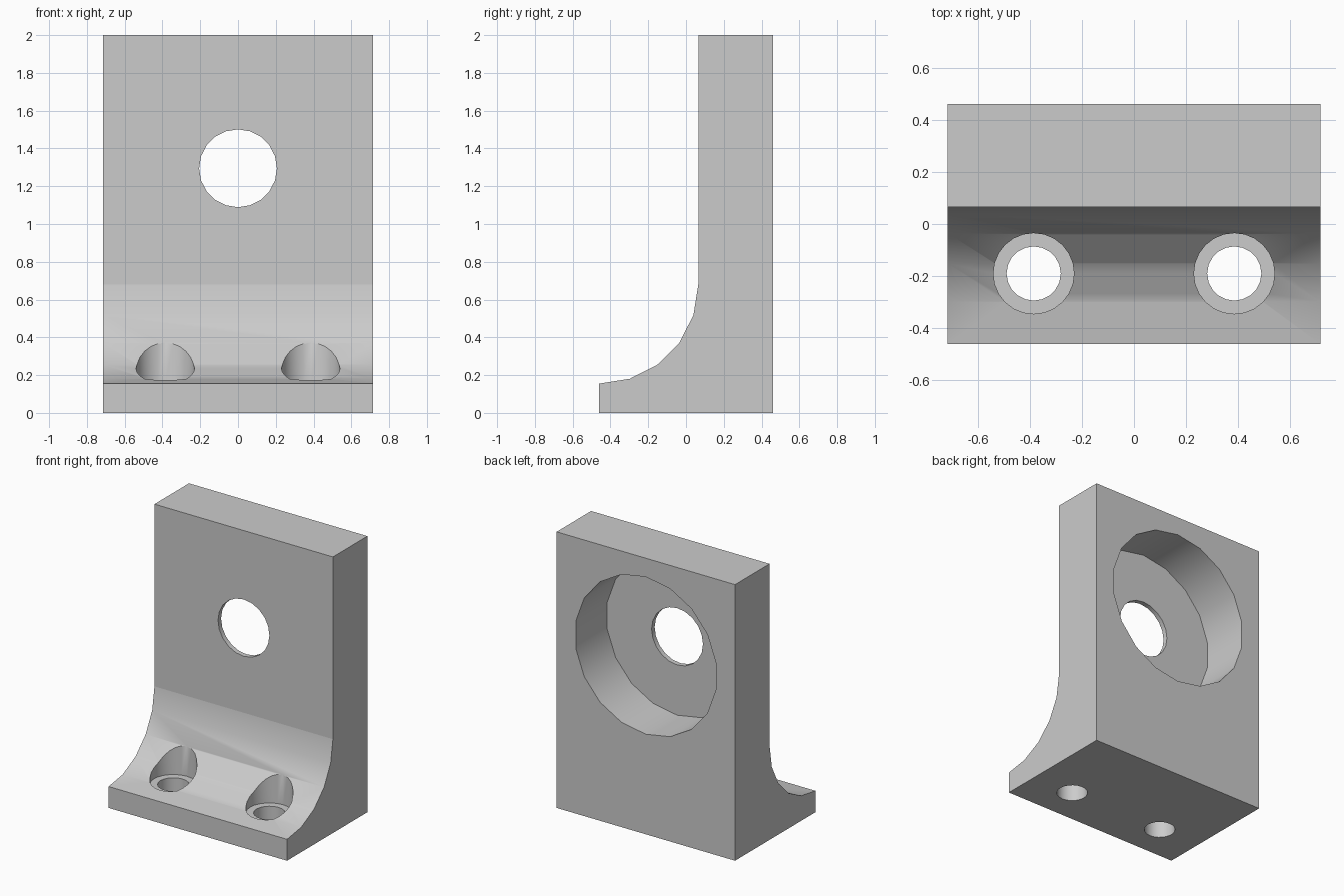
import bpy, bmesh
from math import sin, cos, pi, radians

cube = bpy.data.objects.get("Cube")
if cube:
    bpy.data.objects.remove(cube, do_unlink=True)

grey = bpy.data.materials.new("plain grey")
grey.use_nodes = True
COLOUR = (0.6, 0.6, 0.6, 1)
grey.diffuse_color = COLOUR
grey.node_tree.nodes["Principled BSDF"].inputs["Base Color"].default_value = COLOUR

HALF_X, FRONT, WALL, BACK, TOP = 0.715, -0.46, 0.065, 0.46, 2.0
LIP = 0.155               # height of the front lip and of the screw seats
FILLET = WALL - FRONT
HOLE_Z = 1.295


def make_bracket():
    """L-shaped side profile with a concave fillet, extruded across x."""
    arc = [(FRONT + FILLET * sin(i * pi / 10), LIP + FILLET * (1 - cos(i * pi / 10)))
           for i in range(6)]
    profile = [(FRONT, 0)] + arc + [(WALL, TOP), (BACK, TOP), (BACK, 0)]
    bm = bmesh.new()
    face = bm.faces.new([bm.verts.new((-HALF_X, y, z)) for y, z in profile])
    side = bmesh.ops.extrude_face_region(bm, geom=[face])
    verts = [v for v in side["geom"] if isinstance(v, bmesh.types.BMVert)]
    bmesh.ops.translate(bm, verts=verts, vec=(2 * HALF_X, 0, 0))
    bmesh.ops.recalc_face_normals(bm, faces=bm.faces)
    mesh = bpy.data.meshes.new("angle_bracket")
    bm.to_mesh(mesh)
    bm.free()
    obj = bpy.data.objects.new("angle_bracket", mesh)
    bpy.context.collection.objects.link(obj)
    mesh.materials.append(grey)
    return obj


def cut(target, name, radius, sides, centre, depth, along_y=False):
    """Subtract a cylinder standing on z or lying along y."""
    bpy.ops.mesh.primitive_cylinder_add(
        vertices=sides, radius=radius, depth=depth, location=centre,
        rotation=(radians(90) if along_y else 0, 0, 0))
    cutter = bpy.context.object
    cutter.name = name
    cutter.data.materials.append(grey)
    mod = target.modifiers.new(name, "BOOLEAN")
    mod.operation, mod.solver, mod.object = "DIFFERENCE", "EXACT", cutter
    bpy.context.view_layer.objects.active = target
    bpy.ops.object.modifier_apply(modifier=name)
    bpy.data.objects.remove(cutter, do_unlink=True)


bracket = make_bracket()

# Round recess in the back, with a smaller hole through the wall
RECESS_FLOOR = 0.1
cut(bracket, "back_recess", 0.57, 18, (0, RECESS_FLOOR + 0.5, HOLE_Z), 1, True)
cut(bracket, "wall_hole", 0.206, 20, (0, WALL, HOLE_Z), 0.4, True)

# Counterbored screw holes in the foot
for label, side in (("left", 1), ("right", -1)):
    x, y = side * 0.385, -0.19
    cut(bracket, label + "_counterbore", 0.155, 24, (x, y, LIP + 0.4), 0.8)
    cut(bracket, label + "_screw_hole", 0.104, 20, (x, y, 0.1), 0.6)

# Smooth curved surfaces, flat upright wall
bpy.ops.object.select_all(action="DESELECT")
bracket.select_set(True)
bpy.context.view_layer.objects.active = bracket
bpy.ops.object.shade_smooth_by_angle(angle=radians(30))
for poly in bracket.data.polygons:
    if poly.normal.y < -0.999 and abs(poly.center.y - WALL) < 0.01:
        poly.use_smooth = False
